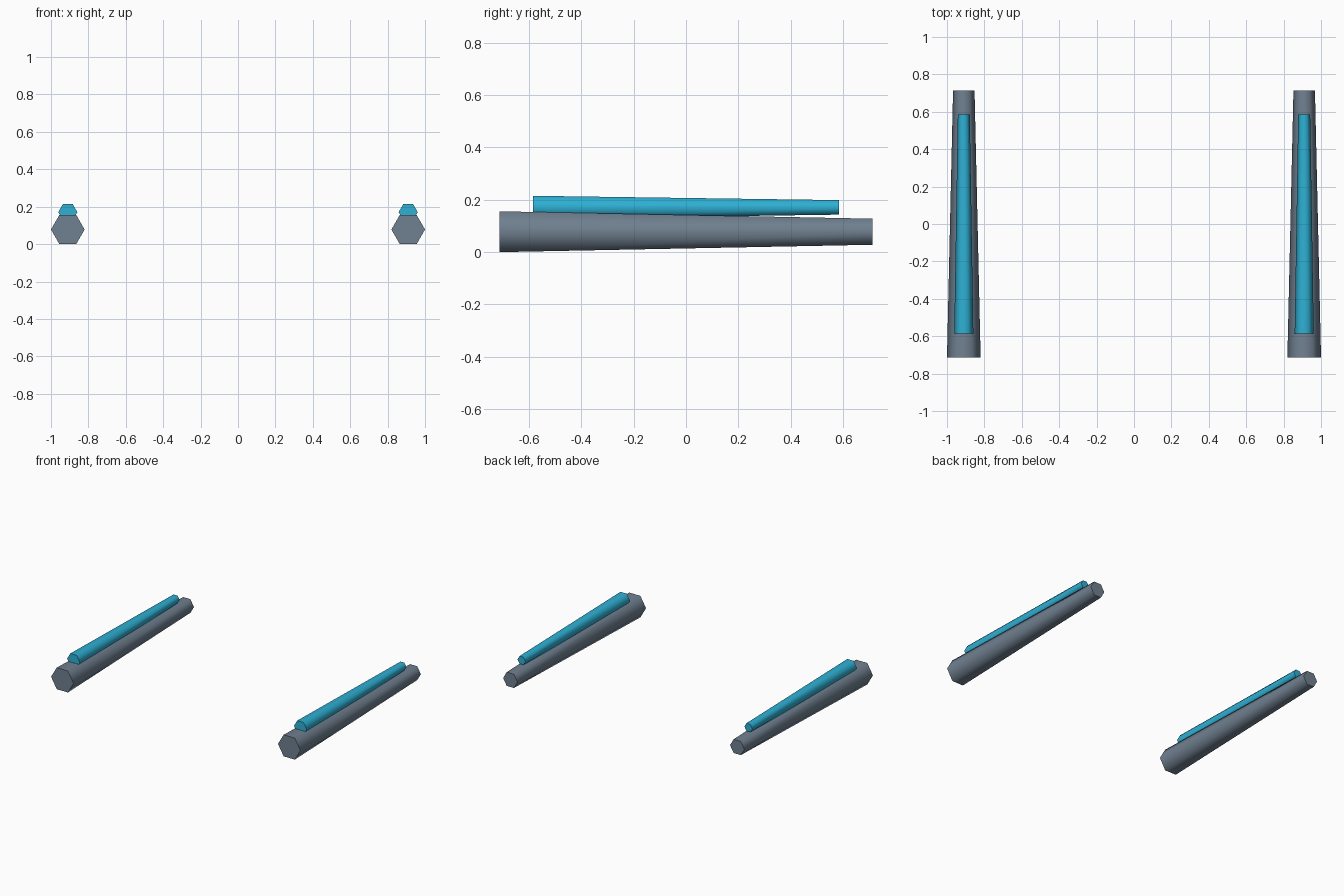
import bpy, bmesh, math

if "Cube" in bpy.data.objects:
    bpy.data.objects.remove(bpy.data.objects["Cube"])


def material(name, rgb):
    m = bpy.data.materials.new(name)
    m.diffuse_color = (*rgb, 1.0)
    m.use_nodes = True
    m.node_tree.nodes["Principled BSDF"].inputs["Base Color"].default_value = m.diffuse_color
    return m


slate = material("slate grey", (0.162, 0.216, 0.279))
cyan = material("cyan", (0.027, 0.434, 0.658))


def hex_taper(name, x, z, half_length, r_front, r_back, mat):
    """Capped six-sided tapered bar along y, with corners pointing sideways."""
    bm = bmesh.new()
    rings = []
    for y, r in ((-half_length, r_front), (half_length, r_back)):
        angles = [i * math.pi / 3 for i in range(6)]
        rings.append([bm.verts.new((r * math.cos(a), y, r * math.sin(a))) for a in angles])
    front, back = rings
    for i in range(6):
        j = (i + 1) % 6
        bm.faces.new((front[i], front[j], back[j], back[i]))
    bm.faces.new(front)
    bm.faces.new(back)
    bmesh.ops.recalc_face_normals(bm, faces=bm.faces)
    mesh = bpy.data.meshes.new(name)
    bm.to_mesh(mesh)
    bm.free()
    mesh.materials.append(mat)
    ob = bpy.data.objects.new(name, mesh)
    ob.location = (x, 0, z)
    bpy.context.collection.objects.link(ob)
    # smooth sides, sharp end caps
    bpy.ops.object.select_all(action='DESELECT')
    ob.select_set(True)
    bpy.context.view_layer.objects.active = ob
    bpy.ops.object.shade_smooth_by_angle(angle=math.radians(70))
    return ob


# matching pair: a grey bar with a slimmer cyan strip sunk into its top
for side, x in (("left", -0.91), ("right", 0.91)):
    hex_taper(side + "_bar", x, 0.078, 0.713, 0.09, 0.0575, slate)
    hex_taper(side + "_strip", x, 0.171, 0.585, 0.051, 0.032, cyan)
